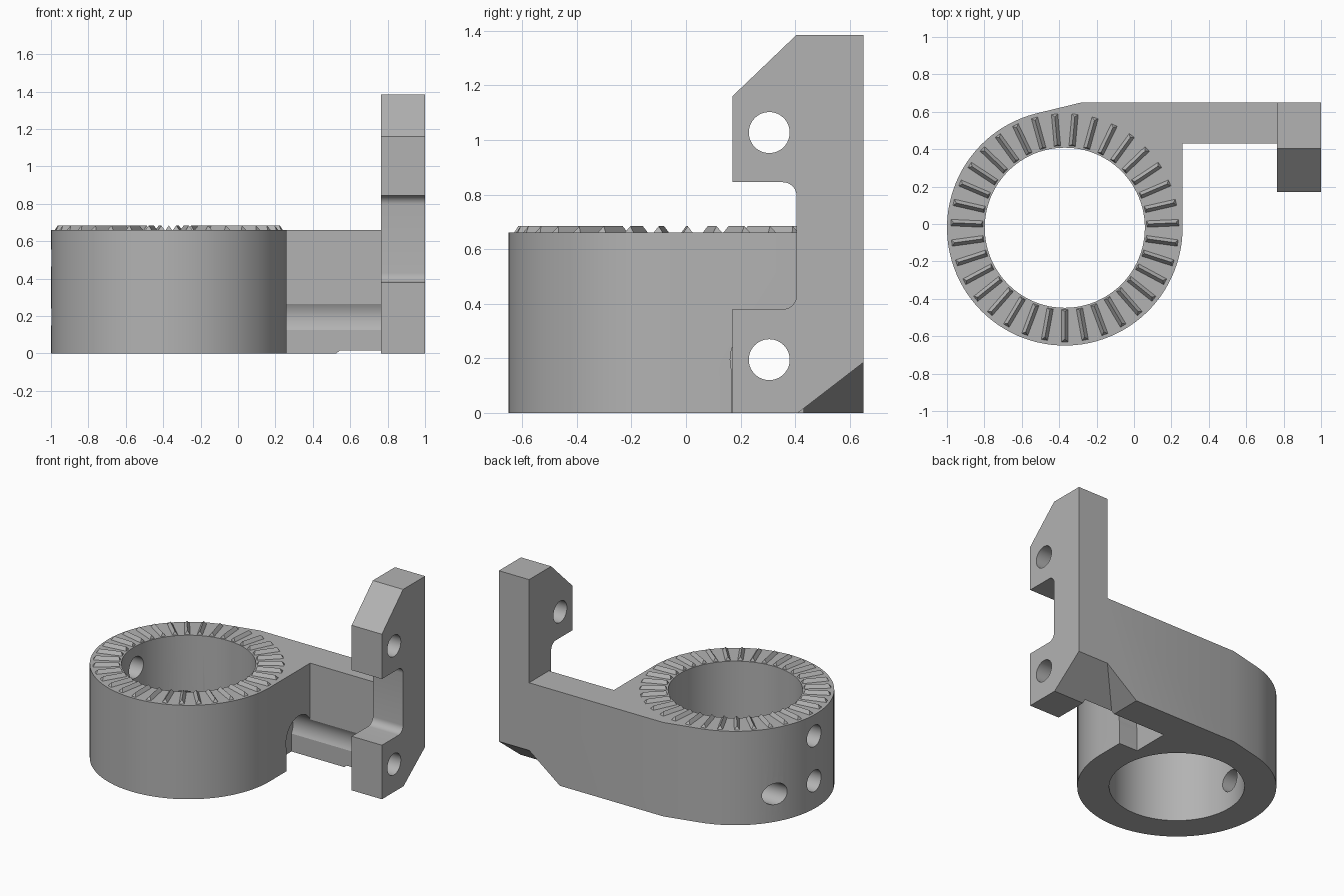
import bpy, bmesh, math
from mathutils import Matrix, Vector

if "Cube" in bpy.data.objects:
    bpy.data.objects.remove(bpy.data.objects["Cube"], do_unlink=True)

CX, CY, R_OUT, R_IN, TOP = -0.37, -0.02, 0.63, 0.428, 0.66
BACK, BAR_FRONT, WALL, PLATE_IN = 0.65, 0.43, 0.26, 0.765
HOLE_Y, HOLE_Z, HOLE_R = 0.305, 0.195, 0.075

grey = bpy.data.materials.new("plain grey")
grey.use_nodes = True
colour = (0.45, 0.45, 0.45, 1)
grey.diffuse_color = colour
grey.node_tree.nodes["Principled BSDF"].inputs["Base Color"].default_value = colour


def make(name, bm):
    bmesh.ops.recalc_face_normals(bm, faces=bm.faces)
    mesh = bpy.data.meshes.new(name)
    bm.to_mesh(mesh)
    bm.free()
    mesh.materials.append(grey)
    ob = bpy.data.objects.new(name, mesh)
    bpy.context.collection.objects.link(ob)
    return ob


def extrude(name, points, offset):
    bm = bmesh.new()
    face = bm.faces.new([bm.verts.new(p) for p in points])
    new = bmesh.ops.extrude_face_region(bm, geom=[face])["geom"]
    verts = [v for v in new if isinstance(v, bmesh.types.BMVert)]
    bmesh.ops.translate(bm, verts=verts, vec=offset)
    return make(name, bm)


def box(name, lo, hi):
    pts = [(lo[0], lo[1], lo[2]), (hi[0], lo[1], lo[2]), (hi[0], hi[1], lo[2]), (lo[0], hi[1], lo[2])]
    return extrude(name, pts, (0, 0, hi[2] - lo[2]))


def cylinder(name, start, end, radius, sides=48):
    a, b = Vector(start), Vector(end)
    turn = (b - a).to_track_quat('Z', 'Y').to_matrix().to_4x4()
    bm = bmesh.new()
    bmesh.ops.create_cone(bm, cap_ends=True, segments=sides, radius1=radius, radius2=radius,
                          depth=(b - a).length, matrix=Matrix.Translation((a + b) / 2) @ turn)
    return make(name, bm)


def combine(target, other, operation):
    mod = target.modifiers.new(operation.lower(), 'BOOLEAN')
    mod.operation, mod.object, mod.solver = operation, other, 'EXACT'
    bpy.context.view_layer.objects.active = target
    bpy.ops.object.modifier_apply(modifier=mod.name)
    bpy.data.objects.remove(other, do_unlink=True)


# Ring and side arm share one outline, tangent to the ring at the back
outline = []
for i in range(73):
    a = math.radians(104 + 256 * i / 72)
    outline.append((CX + R_OUT * math.cos(a), CY + R_OUT * math.sin(a), 0))
outline += [(WALL, BAR_FRONT, 0), (PLATE_IN, BAR_FRONT, 0), (PLATE_IN, BACK, 0), (-0.28, BACK, 0)]
bracket = extrude("bracket_body", outline, (0, 0, TOP))
combine(bracket, cylinder("bore", (CX, CY, -0.1), (CX, CY, 1), R_IN, 96), 'DIFFERENCE')

# Clearance notch in the ring wall and groove along the arm for the lower screw
notch_x, notch_r = 0.115, 0.143
combine(bracket, cylinder("screw_groove", (notch_x, HOLE_Y, HOLE_Z), (0.9, HOLE_Y, HOLE_Z), notch_r), 'DIFFERENCE')
combine(bracket, box("screw_notch", (notch_x, 0.168, -0.1), (0.5, BAR_FRONT, HOLE_Z)), 'DIFFERENCE')

# Mounting plate with two lugs and filleted recess between them
fillet, recess, lug = 0.05, 0.405, 0.17


def corner(z, first, last):
    arc = [math.radians(first + (last - first) * i / 8) for i in range(9)]
    return [(recess - fillet + fillet * math.cos(a), z + fillet * math.sin(a)) for a in arc]


side = [(lug, 0), (BACK, 0), (BACK, 1.385), (recess, 1.385), (lug, 1.16), (lug, 0.845)]
side += corner(0.845 - fillet, 90, 0) + corner(0.38 + fillet, 0, -90) + [(lug, 0.38)]
plate = extrude("mounting_plate", [(PLATE_IN, y, z) for y, z in side], (1 - PLATE_IN, 0, 0))
combine(bracket, plate, 'UNION')

# Screw holes: lower one runs through the ring, upper one through its lug
combine(bracket, cylinder("lower_hole", (-1.2, HOLE_Y, HOLE_Z), (1.2, HOLE_Y, HOLE_Z), HOLE_R), 'DIFFERENCE')
combine(bracket, cylinder("upper_hole", (0.6, HOLE_Y, 1.027), (1.2, HOLE_Y, 1.027), HOLE_R), 'DIFFERENCE')
for z in (HOLE_Z, 0.51):
    combine(bracket, cylinder("ring_hole", (-1.2, 0, z), (-0.6, 0, z), HOLE_R), 'DIFFERENCE')

# Bevelled pocket under the back corner
bm = bmesh.new()
for z in (-0.2, 0.4):
    for x in (0.525 + z / 0.77, 2):
        for y in (0.41 + z / 0.77, 2):
            bm.verts.new((x, y, z))
bmesh.ops.convex_hull(bm, input=bm.verts)
combine(bracket, make("corner_cutter", bm), 'DIFFERENCE')

# Radial grip teeth on top of the ring
TEETH = 35
bm = bmesh.new()
for i in range(TEETH):
    turn = Matrix.Translation((CX, CY, TOP)) @ Matrix.Rotation(math.tau * i / TEETH - math.pi / 2, 4, 'Z')
    pts = [(r, w, -0.004) for r in (0.437, 0.612) for w in (-0.02, 0.02)]
    pts += [(0.447, 0, 0.024), (0.595, 0, 0.024)]
    bmesh.ops.convex_hull(bm, input=[bm.verts.new(turn @ Vector(p)) for p in pts])
teeth = make("grip_teeth", bm)

bpy.ops.object.select_all(action='DESELECT')
bracket.select_set(True)
bpy.context.view_layer.objects.active = bracket
bpy.ops.object.shade_smooth_by_angle(angle=math.radians(25))
